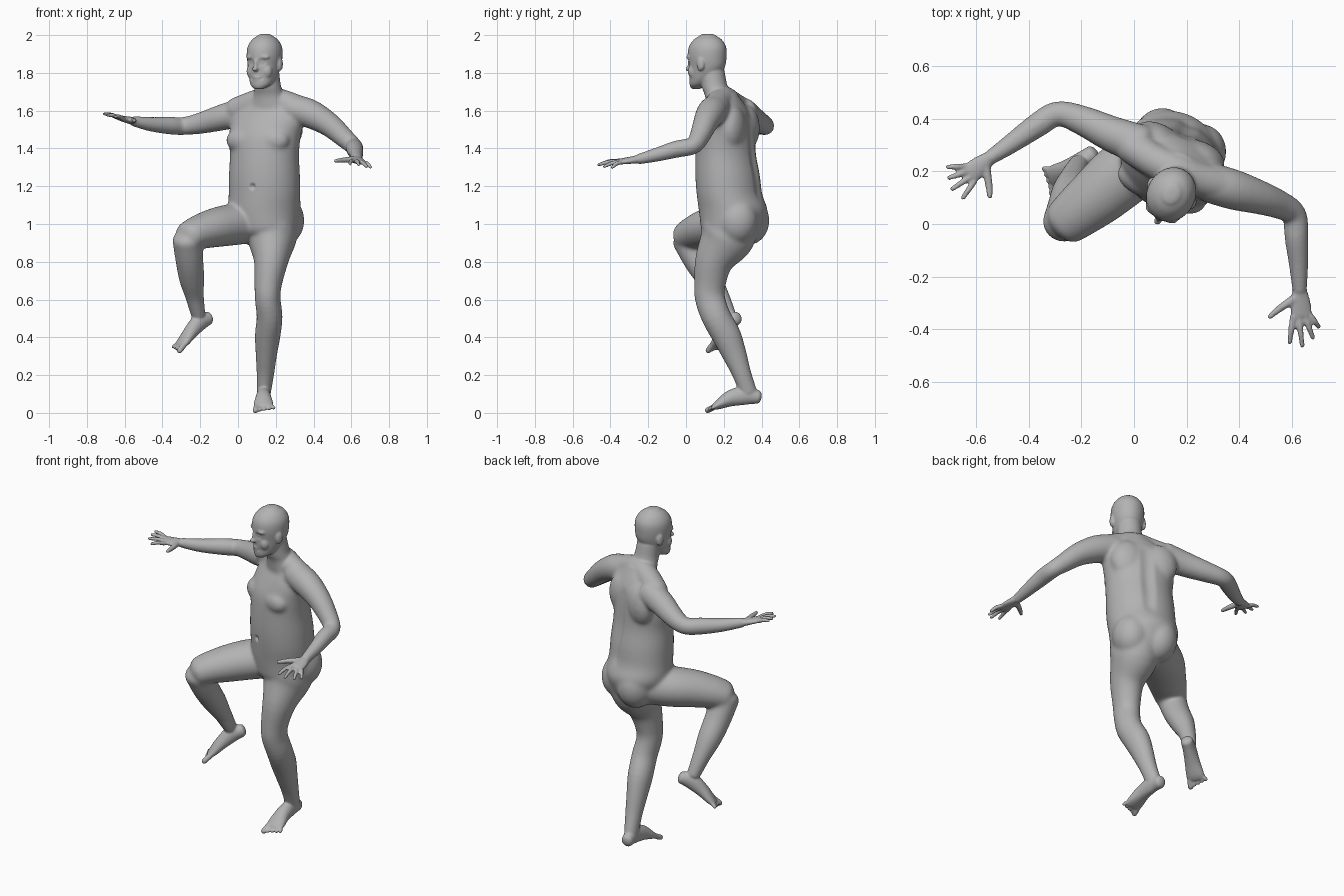
import bpy, bmesh, math
from mathutils import Vector, Matrix

cube = bpy.data.objects.get("Cube")
if cube:
    bpy.data.objects.remove(cube, do_unlink=True)

skin = bpy.data.materials.new("grey_skin")
skin.use_nodes = True
grey = (0.45, 0.45, 0.45, 1)
skin.diffuse_color = grey
skin.node_tree.nodes["Principled BSDF"].inputs["Base Color"].default_value = grey

bm = bmesh.new()
X = Vector((1, 0, 0))
UP = Vector((0, 0, 1))


def frame(x, y, z, turn):
    return Matrix.Translation((x, y, z)) @ Matrix.Rotation(math.radians(turn), 4, 'Z')


def spline(stations, steps):
    """Smooth curve through the stations; returns samples of (centre, width, depth)."""
    s = [Vector(tuple(p) + (p[-1],) * (5 - len(p))) for p in stations]
    s = [s[0] * 2 - s[1]] + s + [s[-1] * 2 - s[-2]]
    out = []
    for i in range(1, len(s) - 2):
        a, b, c, d = s[i - 1:i + 3]
        for k in range(steps):
            t = k / steps
            out.append((b * 2 + (c - a) * t + (a * 2 - b * 5 + c * 4 - d) * t * t
                        + (b * 3 - a - c * 3 + d) * t ** 3) / 2)
    return out + [s[-2]]


def loft(stations, side=X, sides=24, steps=4, fixed=None, cap=0.6):
    """Elliptical tube with rounded ends along (x, y, z, width[, depth]) stations."""
    pts = spline(stations, steps)
    rings = []
    for i, p in enumerate(pts):
        lo, hi = pts[max(i - 1, 0)], pts[min(i + 1, len(pts) - 1)]
        t = fixed or Vector(hi[:3]) - Vector(lo[:3])
        t = t.normalized()
        u = (side - t * side.dot(t)).normalized()
        rings.append((Vector(p[:3]), u, t.cross(u), t, p[3], p[4]))

    def rounded(ring, sign):
        c, u, v, t, a, b = ring
        return [(c + t * sign * min(a, b) * cap * math.sin(g), u, v, t, a * math.cos(g), b * math.cos(g))
                for g in (0.4, 0.8, 1.15, 1.4)]

    rings = rounded(rings[0], -1)[::-1] + rings + rounded(rings[-1], 1)
    loops = []
    for c, u, v, t, a, b in rings:
        angles = [math.tau * k / sides for k in range(sides)]
        loops.append([bm.verts.new(c + u * a * math.cos(g) + v * b * math.sin(g)) for g in angles])
    for l, m in zip(loops, loops[1:]):
        for k in range(sides):
            n = (k + 1) % sides
            bm.faces.new((l[k], l[n], m[n], m[k]))
    bm.faces.new(loops[0][::-1])
    bm.faces.new(loops[-1])


def blob(matrix, at, radii):
    bmesh.ops.create_uvsphere(bm, u_segments=24, v_segments=16, radius=1,
                              matrix=matrix @ Matrix.Translation(at) @ Matrix.Diagonal((*radii, 1)))


def hand(wrist, knuckles, pinky_side, tips, thumb):
    """Flat palm, four fingers from the little one inward, and a thumb."""
    w, k, side = Vector(wrist), Vector(knuckles), Vector(pinky_side).normalized()
    mid = w.lerp(k, 0.5)
    loft([(*w, .027, .022), (*mid, .038, .018), (*k, .042, .014)], side)
    for i, tip in enumerate(tips):
        base = k + side * (.034 - .0225 * i)
        joint = base.lerp(Vector(tip), 0.5) + UP * .006
        loft([(*base, .012), (*joint, .0115), (*tip, .009)], side, 12)
    base = w.lerp(k, 0.3) - side * .018
    joint = base.lerp(Vector(thumb), 0.55) - side * .006
    loft([(*base, .018), (*joint, .014), (*thumb, .01)], side, 12)


def foot(stations, medial):
    """Foot from heel to ball, then five toes from the big one outward."""
    side = Vector(medial).normalized()
    loft(stations, side)
    ball, prior = Vector(stations[-1][:3]), Vector(stations[-2][:3])
    ahead = (ball - prior).normalized()
    for i in range(5):
        r = .016 if i == 0 else .0105
        base = ball + side * (.036 - .019 * i) - ahead * (.004 * i)
        tip = base + ahead * (.04 - .003 * i) + side * (.006 - .005 * i)
        loft([(*base, r), (*tip, r)], side, 12, cap=1)


# Torso, turned toward the raised leg
body = frame(.14, .22, 0, -23)
across = body.to_3x3() @ X
loft([(.15, .24, .97, .17, .16), (.14, .25, 1.06, .192, .18), (.14, .23, 1.15, .193, .17),
      (.14, .22, 1.25, .192, .167), (.14, .21, 1.36, .188, .155), (.142, .21, 1.46, .198, .145),
      (.16, .215, 1.55, .2, .12), (.165, .215, 1.61, .16, .095), (.165, .2, 1.67, .09, .075)],
     across, 40, fixed=UP, cap=0.4)
for s in (-1, 1):
    blob(body, (s * .08, -.09, 1.435), (.1, .062, .07))         # chest
    blob(body, (s * .078, .085, 1.01), (.105, .115, .13))       # buttocks
    blob(body, (s * .09, .07, 1.5), (.1, .065, .12))            # shoulder blades
loft([(-.01, .295, 1.595, .066), (.08, .24, 1.63, .066), (.165, .2, 1.65, .07),
      (.25, .17, 1.632, .066), (.34, .145, 1.6, .066)], UP)     # collar line

# Neck and head
loft([(.17, .2, 1.61, .12, .09), (.165, .178, 1.67, .087, .076),
      (.158, .152, 1.72, .071, .069), (.15, .138, 1.8, .068, .066)], across, fixed=UP)
head = frame(.14, .11, 0, -27)
profile = [(-.062, 1.712, .032, .028), (-.045, 1.73, .055, .05), (-.02, 1.765, .071, .076),
           (0, 1.82, .083, .098), (.002, 1.88, .092, .106), (.004, 1.93, .088, .101),
           (.006, 1.968, .066, .076), (.006, 1.99, .036, .042)]
loft([(*(head @ Vector((0, y, z))), a, b) for y, z, a, b in profile],
     head.to_3x3() @ X, 40, fixed=UP, cap=0.25)
blob(head, (0, -.107, 1.812), (.015, .019, .013))     # nose tip
blob(head, (0, -.096, 1.838), (.011, .017, .034))     # nose bridge
blob(head, (0, -.086, 1.768), (.026, .015, .008))     # upper lip
blob(head, (0, -.083, 1.754), (.022, .015, .008))     # lower lip
blob(head, (0, -.076, 1.724), (.024, .016, .016))     # chin
for s in (-1, 1):
    blob(head, (s * .09, .008, 1.838), (.012, .022, .036))      # ear
    blob(head, (s * .035, -.075, 1.875), (.034, .024, .014))    # brow
    blob(head, (s * .042, -.057, 1.8), (.032, .03, .04))        # cheek

# Arms
loft([(.03, .3, 1.585, .077), (-.08, .34, 1.557, .07), (-.2, .395, 1.525, .057),
      (-.29, .42, 1.51, .048), (-.36, .38, 1.513, .048), (-.46, .31, 1.52, .038),
      (-.55, .25, 1.535, .027)], UP)
loft([(.28, .16, 1.605, .077), (.38, .13, 1.576, .077), (.48, .1, 1.52, .065),
      (.56, .07, 1.45, .054), (.61, .035, 1.405, .047), (.617, -.05, 1.388, .046),
      (.625, -.15, 1.36, .037), (.63, -.25, 1.335, .027)], UP)
hand((-.55, .25, 1.535), (-.625, .19, 1.553), (-.53, .85, .1),
     [(-.71, .217, 1.575), (-.705, .175, 1.573), (-.693, .132, 1.568), (-.652, .097, 1.56)],
     (-.548, .102, 1.54))
hand((.63, -.25, 1.335), (.637, -.35, 1.322), (1, .05, -.15),
     [(.703, -.392, 1.29), (.681, -.434, 1.295), (.64, -.465, 1.305), (.592, -.452, 1.31)],
     (.515, -.354, 1.325))

# Standing leg
loft([(.205, .24, 1.02, .11, .15), (.182, .217, .92, .13, .146), (.175, .15, .8, .093, .104),
      (.16, .127, .68, .074, .085), (.157, .127, .6, .068, .08), (.167, .16, .5, .068, .077),
      (.157, .215, .4, .067, .076), (.15, .257, .3, .056, .064), (.145, .295, .2, .046, .05),
      (.137, .33, .1, .037, .046)])
foot([(.13, .38, .075, .034, .036), (.135, .32, .085, .036, .05), (.135, .24, .07, .042, .044),
      (.135, .18, .04, .052, .028), (.135, .15, .024, .052, .018)], (-1, 0, 0))

# Raised leg
flat = Vector((.52, -.85, 0))
loft([(.07, .26, 1.0, .12, .11), (-.04, .19, .987, .125, .11), (-.13, .113, .97, .116, .103),
      (-.21, .048, .947, .102, .09), (-.258, .008, .927, .091, .08)], flat, cap=0.7)
loft([(-.268, .005, .91, .08), (-.257, .06, .8, .074), (-.245, .125, .7, .067),
      (-.23, .18, .61, .05), (-.21, .228, .51, .037)])
foot([(-.158, .265, .493, .034, .036), (-.203, .235, .472, .037, .046), (-.25, .203, .42, .043, .037),
      (-.288, .18, .37, .051, .026), (-.306, .169, .35, .051, .018)], flat)

# Fuse every part into one continuous skin
bmesh.ops.recalc_face_normals(bm, faces=bm.faces[:])
mesh = bpy.data.meshes.new("body")
bm.to_mesh(mesh)
bm.free()
figure = bpy.data.objects.new("body", mesh)
bpy.context.collection.objects.link(figure)
bpy.context.view_layer.objects.active = figure
figure.select_set(True)


def smooth(iterations, group=""):
    soften = figure.modifiers.new("soften", 'SMOOTH')
    soften.factor, soften.iterations, soften.vertex_group = 0.5, iterations, group
    bpy.ops.object.modifier_apply(modifier="soften")


def press(matrix, at, radius, push):
    """Push the skin softly near a point."""
    c, d = matrix @ Vector(at), matrix.to_3x3() @ Vector(push)
    for v in figure.data.vertices:
        q = (v.co - c).length / radius
        if q < 1:
            v.co += d * (1 - q * q) ** 2


fuse = figure.modifiers.new("fuse", 'REMESH')
fuse.mode, fuse.voxel_size = 'VOXEL', 0.006
bpy.ops.object.modifier_apply(modifier="fuse")
smooth(4)

# Melt the joins of trunk and limbs, sparing face, hands and feet
trunk = figure.vertex_groups.new(name="trunk")
for v in figure.data.vertices:
    x, y, z = v.co
    weight = min(1, (z - .55) * 10, (1.7 - z) * 12, (.62 - math.hypot(x - .14, y - .22)) * 10)
    if weight > 0:
        trunk.add([v.index], weight, 'REPLACE')
smooth(45, "trunk")

# Eye sockets, mouth corners, navel and spine groove
for s in (-1, 1):
    press(head, (s * .034, -.095, 1.848), .028, (0, .009, 0))
    press(head, (s * .034, -.088, 1.847), .013, (0, -.005, 0))
    press(head, (s * .027, -.085, 1.761), .014, (0, .004, 0))
press(body, (0, -.165, 1.19), .022, (0, .014, 0))
for k in range(20):
    press(body, (0, .15, 1.14 + k * .022), .055, (0, -.005, 0))

# Stand on the ground
low = min(v.co.z for v in figure.data.vertices)
for v in figure.data.vertices:
    v.co.z -= low
figure.data.materials.clear()
figure.data.materials.append(skin)
bpy.ops.object.shade_smooth()
